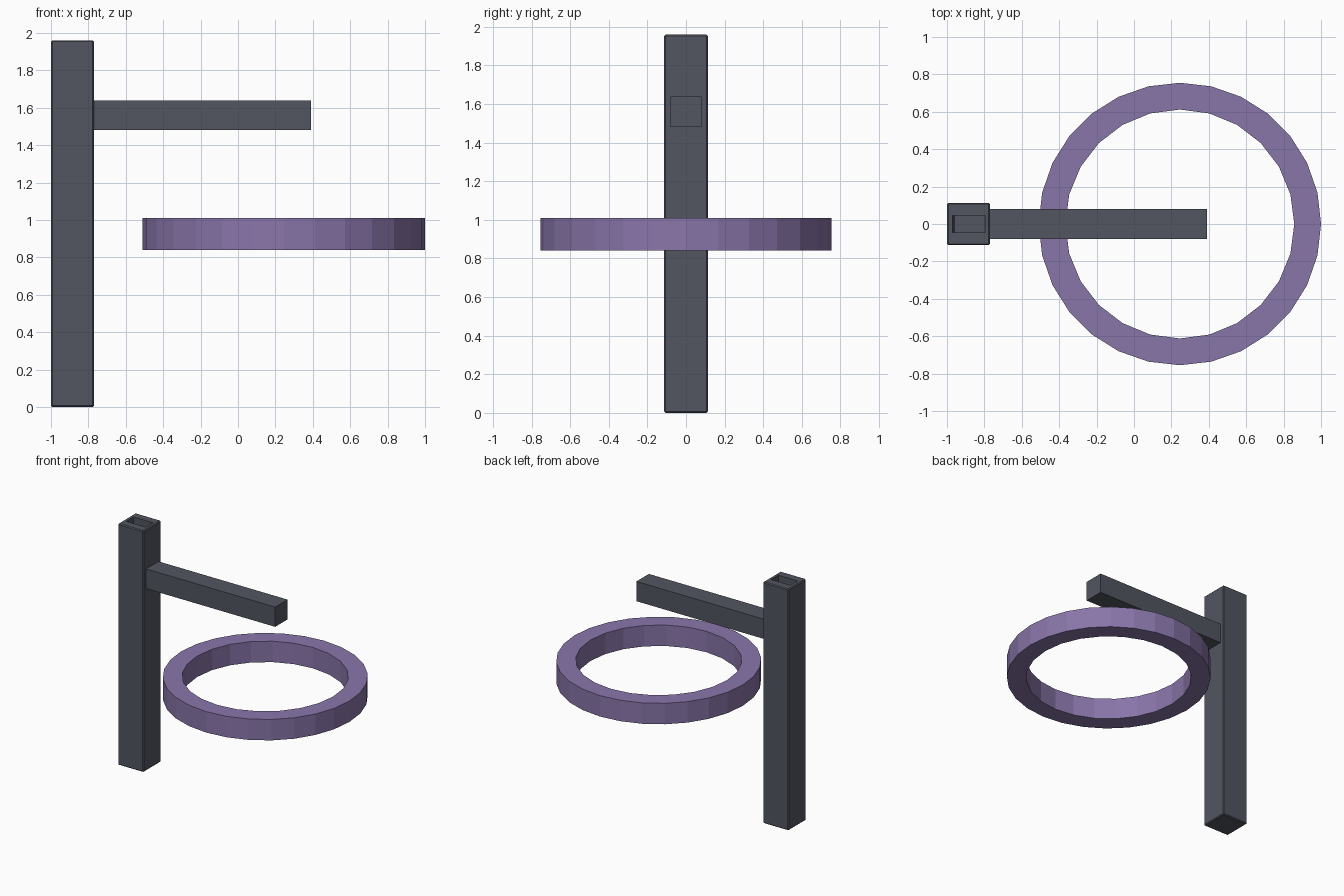
import bpy, bmesh, math

if "Cube" in bpy.data.objects:
    bpy.data.objects.remove(bpy.data.objects["Cube"])


def material(name, rgb):
    m = bpy.data.materials.new(name)
    m.diffuse_color = (*rgb, 1)
    m.use_nodes = True
    m.node_tree.nodes["Principled BSDF"].inputs["Base Color"].default_value = m.diffuse_color
    return m


def finish(bm, name, mat):
    bmesh.ops.recalc_face_normals(bm, faces=bm.faces[:])
    mesh = bpy.data.meshes.new(name)
    bm.to_mesh(mesh)
    bm.free()
    mesh.materials.append(mat)
    obj = bpy.data.objects.new(name, mesh)
    bpy.context.collection.objects.link(obj)
    return obj


def box(x0, x1, y0, y1, z0, z1):
    bm = bmesh.new()
    bmesh.ops.create_cube(bm, size=1)
    for v in bm.verts:
        v.co = (x0 if v.co.x < 0 else x1,
                y0 if v.co.y < 0 else y1,
                z0 if v.co.z < 0 else z1)
    return bm


def inset_to(bm, face, x0, x1, y0, y1, z):
    """Inset a quad and move its inner loop to the given rectangle."""
    bmesh.ops.inset_individual(bm, faces=[face], thickness=0.005)
    c = face.calc_center_median()
    for v in face.verts:
        v.co = (x0 if v.co.x < c.x else x1, y0 if v.co.y < c.y else y1, z)


dark = material("dark_grey", (0.085, 0.092, 0.118))
purple = material("purple", (0.25, 0.18, 0.40))

# Post: chamfered box with a deep slot sunk into its top
bm = box(-1.0, -0.77, -0.113, 0.113, 0, 1.96)
bmesh.ops.bevel(bm, geom=bm.edges[:], offset=0.007, segments=1, affect='EDGES')
top = max(bm.faces, key=lambda f: f.calc_center_median().z)
inset_to(bm, top, -0.97, -0.797, -0.046, 0.046, 1.96)
inset_to(bm, top, -0.957, -0.80, -0.045, 0.045, 0.03)
finish(bm, "post", dark)

# Arm reaching over the ring
finish(box(-0.775, 0.39, -0.08, 0.08, 1.48, 1.64), "arm", dark)

# Ring: 28-sided outside, 24-sided inside
bm = bmesh.new()
edges = []
for radius, count in ((0.755, 28), (0.612, 24)):
    loop = [bm.verts.new((0.245 + radius * math.cos(math.tau * i / count),
                          radius * math.sin(math.tau * i / count), 0.84))
            for i in range(count)]
    edges += [bm.edges.new((loop[i - 1], loop[i])) for i in range(count)]
bmesh.ops.triangle_fill(bm, edges=edges, use_beauty=True, normal=(0, 0, 1))
ret = bmesh.ops.extrude_face_region(bm, geom=bm.faces[:], use_keep_orig=True)
for v in ret["geom"]:
    if isinstance(v, bmesh.types.BMVert):
        v.co.z = 1.01
finish(bm, "ring", purple)
